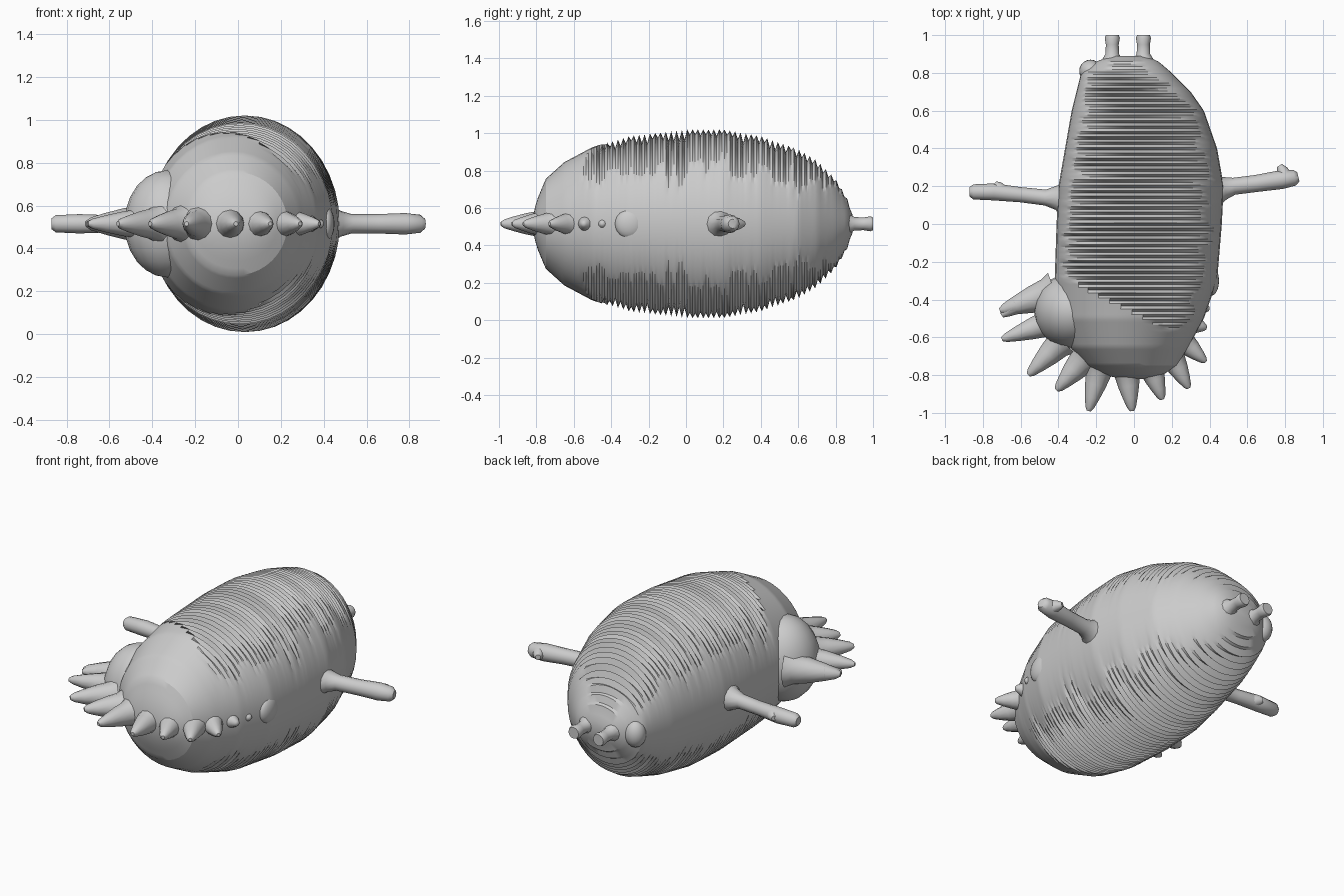
import bpy, bmesh, math, random
from mathutils import Vector

random.seed(4)
cube = bpy.data.objects.get("Cube")
if cube:
    bpy.data.objects.remove(cube)

MID = 0.515  # height of the plane that every limb lies in

grey = bpy.data.materials.new("plain grey")
grey.use_nodes = True
grey.diffuse_color = (0.6, 0.6, 0.6, 1)
grey.node_tree.nodes["Principled BSDF"].inputs["Base Color"].default_value = grey.diffuse_color


def finish(name, bm, angle):
    bmesh.ops.recalc_face_normals(bm, faces=bm.faces)
    mesh = bpy.data.meshes.new(name)
    bm.to_mesh(mesh)
    bm.free()
    mesh.materials.append(grey)
    obj = bpy.data.objects.new(name, mesh)
    bpy.context.collection.objects.link(obj)
    bpy.ops.object.select_all(action="DESELECT")
    obj.select_set(True)
    bpy.context.view_layer.objects.active = obj
    bpy.ops.object.shade_smooth_by_angle(angle=math.radians(angle))
    return obj


def loft(name, rings, angle):
    """Skin a list of point rings and close both ends."""
    bm = bmesh.new()
    loops = [[bm.verts.new(p) for p in ring] for ring in rings]
    for a, b in zip(loops, loops[1:]):
        for i in range(len(a)):
            j = (i + 1) % len(a)
            bm.faces.new((a[i], a[j], b[j], b[i]))
    bm.faces.new(loops[0])
    bm.faces.new(loops[-1])
    return finish(name, bm, angle)


def limb(name, path, sides=12):
    """Round tube through (x, y, radius) points in the middle plane."""
    pts = [Vector((x, y, MID)) for x, y, r in path]
    rings = []
    for i, p in enumerate(pts):
        along = (pts[min(i + 1, len(pts) - 1)] - pts[max(i - 1, 0)]).normalized()
        side = along.cross(Vector((0, 0, 1)))
        ring = []
        for k in range(sides):
            t = math.tau * k / sides
            ring.append(p + path[i][2] * (side * math.cos(t) + Vector((0, 0, math.sin(t)))))
        rings.append(ring)
    return loft(name, rings, 50)


def blob(name, centre, size):
    bm = bmesh.new()
    bmesh.ops.create_uvsphere(bm, u_segments=20, v_segments=12, radius=1)
    for v in bm.verts:
        v.co = Vector(c + s * q for c, s, q in zip(centre, size, v.co))
    return finish(name, bm, 50)


# Body: stations of (y, left edge, right edge, half height)
STATIONS = [
    (-.82, -.06, .07, .03), (-.8, -.16, .15, .12), (-.75, -.25, .23, .24),
    (-.65, -.34, .29, .33), (-.5, -.4, .37, .41), (-.3, -.42, .44, .47),
    (0, -.41, .465, .505), (.2, -.4, .475, .505), (.4, -.365, .44, .47),
    (.6, -.33, .37, .4), (.7, -.305, .3, .34), (.8, -.28, .2, .24),
    (.86, -.2, .13, .14), (.89, -.12, .06, .05)]


def section(y):
    for a, b in zip(STATIONS, STATIONS[1:]):
        if y <= b[0]:
            f = (y - a[0]) / (b[0] - a[0])
            return [p + (q - p) * f for p, q in zip(a[1:], b[1:])]
    return STATIONS[-1][1:]


# Uneven folds cross the back and belly and fade out at the flanks
rings = []
first, last, count, sides = STATIONS[0][0], STATIONS[-1][0], 120, 40
for n in range(count + 1):
    y = first + (last - first) * n / count
    lo, hi, tall = section(y)
    depth = random.uniform(.02, .055) if n % 2 else 0
    lean = random.uniform(-.8, .8)
    ring = []
    for k in range(sides):
        t = math.tau * k / sides
        x = (lo + hi) / 2 + (hi - lo) / 2 * math.cos(t)
        smooth_face = y < -.25 - (x + .42) * .5
        fold = 0 if smooth_face else depth * (1 + lean * math.cos(t)) * abs(math.sin(t))
        ring.append((x, y, MID + math.sin(t) * (tall - fold * min(1, tall * 2))))
    rings.append(ring)
loft("body", rings, 25)

# Swellings on the body
blob("shoulder_bulge", (-.33, -.46, MID), (.2, .2, .25))
blob("rump_bump", (-.23, .81, MID), (.06, .06, .08))
blob("side_wart", (.41, -.3, MID), (.04, .08, .08))

# Arms, each with a small thumb
limb("right_arm", [(-.36, .13, .1), (-.41, .14, .065), (-.47, .14, .042), (-.6, .155, .04),
                   (-.74, .17, .045), (-.85, .17, .04), (-.87, .17, .025)])
limb("right_thumb", [(-.7, .17, .04), (-.725, .2, .03), (-.74, .215, .015)])
limb("left_arm", [(.43, .18, .09), (.48, .19, .06), (.53, .2, .045), (.65, .215, .045),
                  (.78, .235, .05), (.85, .245, .042), (.87, .25, .025)])
limb("left_thumb", [(.8, .25, .04), (.785, .285, .03), (.77, .31, .015)])

# Legs
for name, x in (("right_leg", -.115), ("left_leg", .05)):
    limb(name, [(x, .8, .1), (x, .86, .06), (x, .9, .036), (x, .95, .034),
                (x, .985, .04), (x, 1, .034)])

# Fringe of blunt spikes: base x, base y, tip x, tip y, base radius
SPIKES = [
    (-.42, -.36, -.71, -.46, .09), (-.44, -.52, -.7, -.61, .07),
    (-.38, -.62, -.56, -.8, .075), (-.26, -.71, -.41, -.88, .075),
    (-.18, -.76, -.24, -.99, .07), (-.04, -.77, -.01, -.99, .07),
    (.09, -.76, .15, -.93, .065), (.2, -.7, .29, -.87, .065),
    (.26, -.62, .38, -.73, .06), (.31, -.53, .385, -.55, .05),
    (.35, -.44, .4, -.45, .04)]
TAPER = [(0, 1.2), (.15, .95), (.4, .8), (.7, .55), (.92, .33), (1, .15)]
for i, (bx, by, tx, ty, r) in enumerate(SPIKES):
    path = [(bx + (tx - bx) * f, by + (ty - by) * f, r * w) for f, w in TAPER]
    limb(f"spike_{i + 1}", path)
limb("spike_1_side_tip", [(-.62, -.43, .05), (-.68, -.47, .025), (-.7, -.485, .012)])
